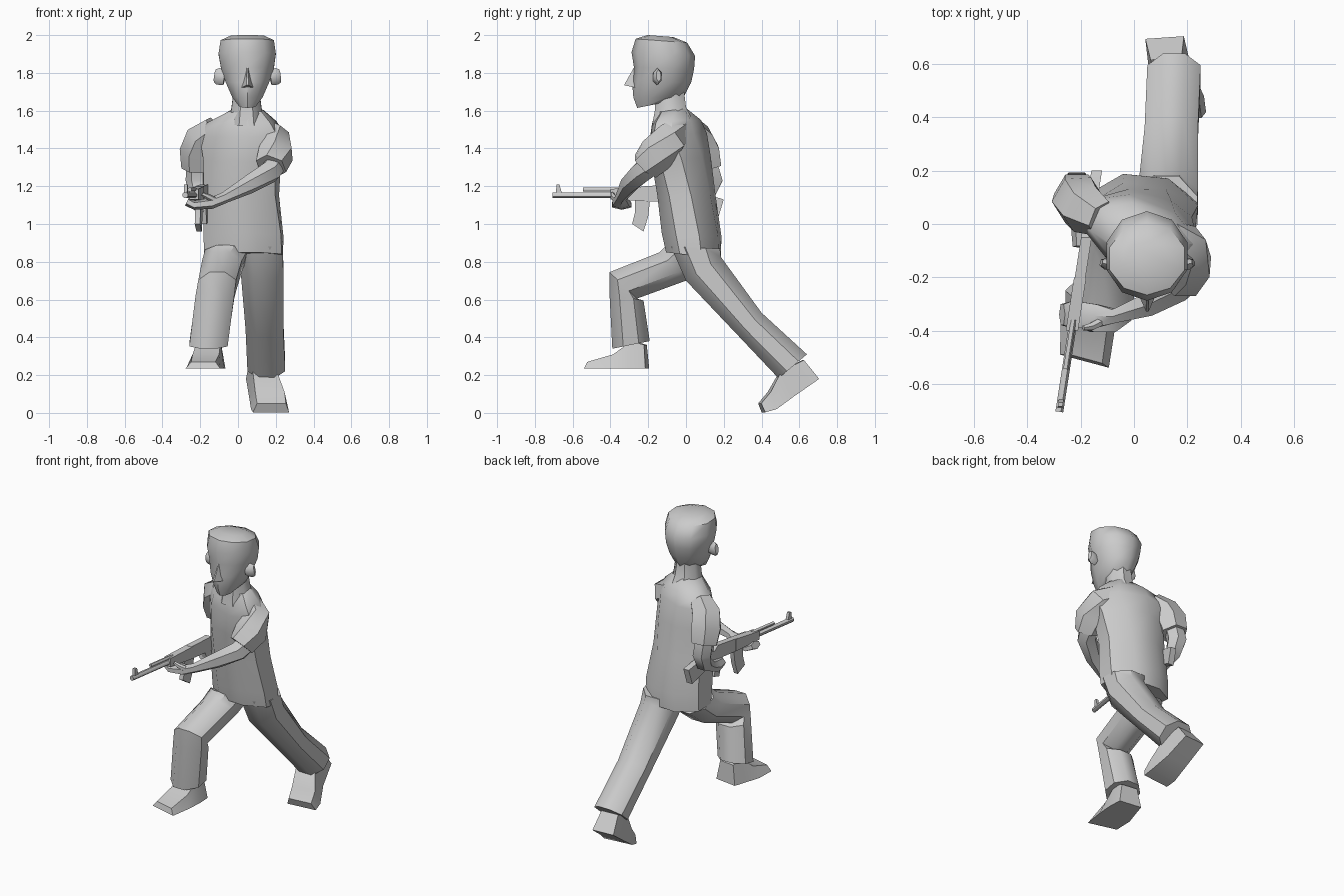
import bpy, bmesh, math
from mathutils import Vector as V, Matrix


def make(name, rings):
    """Skin a list of equal-length vertex rings and cap both ends."""
    bm = bmesh.new()
    rows = [[bm.verts.new(p) for p in r] for r in rings]
    n = len(rows[0])
    for a, b in zip(rows, rows[1:]):
        for i in range(n):
            j = (i + 1) % n
            bm.faces.new((a[i], a[j], b[j], b[i]))
    bm.faces.new(rows[0])
    bm.faces.new(rows[-1])
    bmesh.ops.recalc_face_normals(bm, faces=bm.faces)
    me = bpy.data.meshes.new(name)
    bm.to_mesh(me)
    bm.free()
    ob = bpy.data.objects.new(name, me)
    bpy.context.collection.objects.link(ob)
    return ob


def loft(name, sections, n=8, taper=0.0):
    """Section: x0, x1, front/sole (y, z), back/top (y, z), optional yaw."""
    rings = []
    for x0, x1, yf, zf, yb, zb, *yaw in sections:
        c = V(((x0 + x1) / 2, (yf + yb) / 2, (zf + zb) / 2))
        rot = Matrix.Rotation(math.radians(yaw[0] if yaw else 0), 3, 'Z')
        u = rot @ V(((x1 - x0) / 2, 0, 0))
        v = rot @ V((0, (yb - yf) / 2, (zb - zf) / 2))
        ring, k = [], 1 / math.cos(math.pi / n)
        for i in range(n):
            a = 2 * math.pi * (i + 0.5) / n
            s = math.sin(a) * k
            w = 1 - taper if s > 0 else 1
            ring.append(c + u * math.cos(a) * k * w + v * s)
        rings.append(ring)
    return make(name, rings)


def tube(name, path, n=6, ref=(0, 0, 1)):
    """Path point: x, y, z, side radius, optional second radius."""
    pts = [V(p[:3]) for p in path]
    rings = []
    for i, p in enumerate(path):
        d = (pts[min(i + 1, len(pts) - 1)] - pts[max(i - 1, 0)]).normalized()
        u = d.cross(V(ref)).normalized()
        v = u.cross(d)
        ra, rb = p[3], p[-1]
        rings.append([pts[i] + u * ra * math.cos(2 * math.pi * (k + .5) / n)
                      + v * rb * math.sin(2 * math.pi * (k + .5) / n) for k in range(n)])
    return make(name, rings)


def gun_x(y):
    return -0.14 + (y - 0.2) * 0.155


def plate(name, profile, w):
    """Side profile (y, z) thickened about the rifle's slanted centre line."""
    return make(name, [[V((gun_x(y) + s * w, y, z)) for y, z in profile] for s in (-1, 1)])


def rod(name, y0, y1, z, r):
    return tube(name, [(gun_x(y), y, z, r) for y in (y0, y1)], n=8)


# Head, nose, ears and neck
loft("head", [
    (0.005, 0.095, -0.255, 1.615, -0.13, 1.64),
    (-0.03, 0.13, -0.272, 1.67, -0.02, 1.67),
    (-0.065, 0.165, -0.278, 1.75, 0.02, 1.75),
    (-0.09, 0.19, -0.268, 1.83, 0.035, 1.82),
    (-0.103, 0.2, -0.28, 1.91, 0.04, 1.89),
    (-0.092, 0.19, -0.26, 1.98, 0.0, 1.96),
    (-0.04, 0.14, -0.2, 2.0, -0.07, 1.99)], n=10)
make("nose", [
    [V((0.045, -0.265, 1.83)), V((0.015, -0.26, 1.72)), V((0.085, -0.26, 1.72)), V((0.055, -0.265, 1.83))],
    [V((0.047, -0.275, 1.83)), V((0.045, -0.328, 1.735)), V((0.055, -0.328, 1.735)), V((0.053, -0.275, 1.83))]])
for side, s in (("right", -1), ("left", 1)):
    tube(side + "_ear", [(0.05 + s * 0.12, -0.155, 1.775, 0.024, 0.04),
                         (0.05 + s * 0.155, -0.15, 1.782, 0.024, 0.045),
                         (0.05 + s * 0.173, -0.145, 1.785, 0.014, 0.034)])
loft("neck", [
    (-0.05, 0.14, -0.18, 1.52, 0.03, 1.56),
    (-0.035, 0.125, -0.165, 1.6, 0.0, 1.62),
    (-0.025, 0.115, -0.16, 1.68, -0.01, 1.7)])

# Shirt, twisting toward the shoulders
loft("shirt", [
    (-0.175, 0.235, -0.10, 0.85, 0.178, 0.82, -4),
    (-0.178, 0.235, -0.12, 0.95, 0.18, 0.93, -6),
    (-0.175, 0.21, -0.14, 1.15, 0.145, 1.15, -10),
    (-0.175, 0.22, -0.165, 1.33, 0.115, 1.35, -16),
    (-0.2, 0.245, -0.165, 1.46, 0.085, 1.48, -22),
    (-0.16, 0.2, -0.16, 1.53, 0.06, 1.55, -22),
    (-0.045, 0.13, -0.16, 1.59, 0.0, 1.61, -10)])

# Trouser legs: right leg bent forward, left leg trailing
loft("right_trouser_leg", [
    (-0.175, 0.05, -0.1, 0.89, 0.12, 0.80),
    (-0.19, 0.02, -0.14, 0.85, 0.0, 0.70),
    (-0.21, -0.01, -0.405, 0.745, -0.26, 0.605),
    (-0.225, -0.02, -0.405, 0.63, -0.225, 0.595),
    (-0.258, -0.055, -0.39, 0.34, -0.192, 0.38)])
loft("left_trouser_leg", [
    (0.0, 0.238, -0.08, 0.88, 0.18, 0.87),
    (0.015, 0.24, 0.0, 0.70, 0.185, 0.825),
    (0.04, 0.24, 0.28, 0.405, 0.40, 0.53),
    (0.05, 0.25, 0.49, 0.183, 0.64, 0.31)])

# Shoes
loft("right_shoe", [
    (-0.28, -0.09, -0.515, 0.235, -0.505, 0.27, -15),
    (-0.275, -0.07, -0.39, 0.235, -0.37, 0.31, -12),
    (-0.245, -0.065, -0.29, 0.235, -0.28, 0.38, -8),
    (-0.22, -0.07, -0.205, 0.235, -0.215, 0.36, -8)], n=4, taper=0.3)
loft("left_shoe", [
    (0.08, 0.272, 0.41, 0.003, 0.39, 0.05, 6),
    (0.07, 0.265, 0.47, 0.02, 0.44, 0.11, 6),
    (0.06, 0.22, 0.57, 0.09, 0.5, 0.22, 4),
    (0.045, 0.19, 0.70, 0.18, 0.62, 0.28, 4)], n=4, taper=0.2)

# Right arm, elbow drawn back, hand on the grip
side_ref = (1, 0, 0)
tube("right_sleeve", [
    (-0.12, 0.02, 1.51, 0.07), (-0.185, 0.055, 1.455, 0.095),
    (-0.21, 0.09, 1.38, 0.1), (-0.215, 0.115, 1.29, 0.085)], ref=side_ref)
tube("right_forearm", [
    (-0.215, 0.11, 1.33, 0.06), (-0.215, 0.14, 1.23, 0.062),
    (-0.21, 0.11, 1.155, 0.05), (-0.205, 0.03, 1.105, 0.033),
    (-0.2, -0.03, 1.085, 0.045, 0.035), (-0.2, -0.085, 1.09, 0.03)], ref=side_ref)

# Left arm, reaching across to the handguard
tube("left_sleeve", [
    (0.11, -0.04, 1.5, 0.07), (0.185, -0.085, 1.45, 0.095),
    (0.2, -0.155, 1.37, 0.1), (0.175, -0.215, 1.305, 0.085)])
tube("left_forearm", [
    (0.2, -0.17, 1.33, 0.065), (0.17, -0.235, 1.275, 0.062),
    (0.06, -0.3, 1.21, 0.05), (-0.07, -0.345, 1.14, 0.03),
    (-0.14, -0.345, 1.11, 0.05, 0.03), (-0.23, -0.34, 1.1, 0.06, 0.025),
    (-0.27, -0.34, 1.12, 0.045, 0.025)])
tube("left_thumb", [(-0.11, -0.36, 1.12, 0.018), (-0.16, -0.385, 1.145, 0.016),
                    (-0.19, -0.39, 1.16, 0.01)])

# Rifle
plate("rifle_stock", [(0.2, 1.13), (0.17, 1.03), (-0.02, 1.11), (-0.04, 1.17), (0, 1.19)], 0.02)
plate("rifle_receiver", [(-0.02, 1.12), (-0.22, 1.12), (-0.22, 1.2), (-0.05, 1.21), (-0.02, 1.18)], 0.02)
plate("rifle_handguard", [(-0.2, 1.12), (-0.4, 1.13), (-0.4, 1.185), (-0.2, 1.2)], 0.023)
plate("rifle_magazine", [(-0.19, 1.13), (-0.27, 1.13), (-0.27, 1.06), (-0.285, 1.0),
                         (-0.225, 0.96), (-0.2, 1.04)], 0.014)
plate("rifle_grip", [(-0.05, 1.13), (-0.1, 1.13), (-0.065, 1.0), (-0.02, 1.01)], 0.015)
rod("rifle_barrel", -0.38, -0.705, 1.153, 0.016)
rod("rifle_gas_tube", -0.36, -0.545, 1.182, 0.011)
plate("rifle_front_sight", [(-0.69, 1.155), (-0.685, 1.21), (-0.67, 1.21), (-0.655, 1.155)], 0.009)

# Smooth shading with kept edges
for ob in bpy.context.collection.objects:
    ob.select_set(True)
    bpy.context.view_layer.objects.active = ob
bpy.ops.object.shade_smooth_by_angle(angle=math.radians(45))
